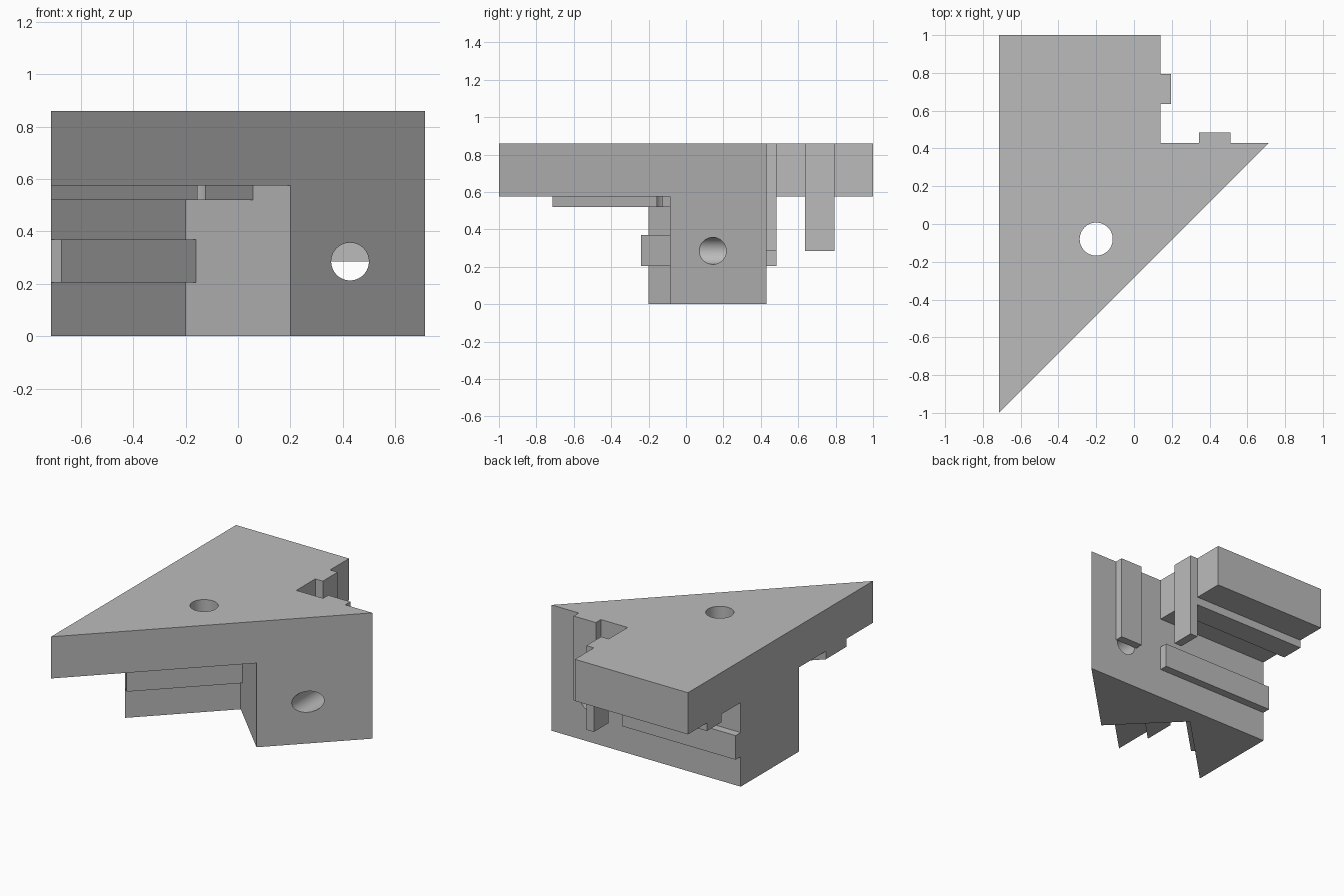
import bpy
import bmesh
from mathutils import Matrix, Vector

if "Cube" in bpy.data.objects:
    bpy.data.objects.remove(bpy.data.objects["Cube"], do_unlink=True)

grey = bpy.data.materials.new("mid_grey")
grey.use_nodes = True
COLOUR = (0.5, 0.5, 0.5, 1)
grey.diffuse_color = COLOUR
grey.node_tree.nodes["Principled BSDF"].inputs["Base Color"].default_value = COLOUR


def make_object(name, bm):
    bmesh.ops.recalc_face_normals(bm, faces=bm.faces)
    mesh = bpy.data.meshes.new(name)
    bm.to_mesh(mesh)
    bm.free()
    mesh.materials.append(grey)
    obj = bpy.data.objects.new(name, mesh)
    bpy.context.collection.objects.link(obj)
    return obj


def prism(name, outline, low, high):
    """Extrude a plan outline between two heights."""
    bm = bmesh.new()
    face = bm.faces.new([bm.verts.new((x, y, low)) for x, y in outline])
    grown = bmesh.ops.extrude_face_region(bm, geom=[face])["geom"]
    top = [v for v in grown if isinstance(v, bmesh.types.BMVert)]
    bmesh.ops.translate(bm, verts=top, vec=(0, 0, high - low))
    return make_object(name, bm)


def box(name, x0, x1, y0, y1, low, high):
    return prism(name, [(x0, y0), (x1, y0), (x1, y1), (x0, y1)], low, high)


def drill(name, centre, radius, depth, axis):
    bm = bmesh.new()
    turn = Vector((0, 0, 1)).rotation_difference(Vector(axis)).to_matrix().to_4x4()
    bmesh.ops.create_cone(bm, cap_ends=True, segments=64, radius1=radius,
                          radius2=radius, depth=depth,
                          matrix=Matrix.Translation(centre) @ turn)
    return make_object(name, bm)


def apply_modifier(obj, kind, **settings):
    mod = obj.modifiers.new(kind.lower(), kind)
    for key, value in settings.items():
        setattr(mod, key, value)
    bpy.ops.object.select_all(action='DESELECT')
    bpy.context.view_layer.objects.active = obj
    obj.select_set(True)
    bpy.ops.object.modifier_apply(modifier=mod.name)


def combine(part, operation='UNION'):
    apply_modifier(bracket, 'BOOLEAN', operation=operation, solver='EXACT', object=part)
    bpy.data.objects.remove(part, do_unlink=True)


# Main levels and plan lines
LEFT, TIP, BACK, STEP = -0.715, 0.715, 0.43, 0.14
UNDER, TOP = 0.575, 0.86
RIDGE_LOW, TAB_LOW = 0.52, 0.285

# Top plate with the diagonal front
bracket = prism("corner_bracket", [
    (LEFT, -1), (TIP, BACK), (STEP, BACK), (STEP, 1), (LEFT, 1)], UNDER, TOP)

# Lower block: diagonal foot and recessed diagonal wall
combine(prism("lower_block", [
    (TIP, BACK), (0.2, -0.085), (-0.2, 0.315), (LEFT, -0.2), (LEFT, BACK)], 0, UNDER))

# Ridges under the two overhangs
combine(prism("diagonal_under_ridge", [
    (LEFT, LEFT), (0.0575, 0.0575), (-0.0555, 0.1705), (LEFT, -0.489)],
    RIDGE_LOW, UNDER))
combine(box("back_under_ridge", LEFT, STEP, 0.635, 0.795, RIDGE_LOW, UNDER))

# Horizontal ridges on the recessed wall and the back wall
combine(prism("diagonal_wall_ridge", [
    (LEFT, -0.2), (-0.675, -0.24), (-0.16, 0.275), (-0.2, 0.315)], 0.205, 0.37))
combine(box("back_wall_ridge", LEFT, STEP, BACK, 0.485, 0.205, 0.37))

# Screw holes
combine(drill("vertical_drill", (-0.2, -0.08, 0.7), 0.0875, 0.6, (0, 0, 1)), 'DIFFERENCE')
combine(drill("horizontal_drill", (0.428, 0.15, 0.285), 0.072, 0.8, (0, 1, 0)), 'DIFFERENCE')

# Upright tabs at the inner corner
combine(box("back_tab", 0.343, 0.51, BACK, 0.485, TAB_LOW, TOP))
combine(box("side_tab", STEP, 0.197, 0.635, 0.795, TAB_LOW, TOP))

# Merge flush faces and smooth the hole walls only
apply_modifier(bracket, 'DECIMATE', decimate_type='DISSOLVE', angle_limit=0.01)
bpy.ops.object.shade_smooth_by_angle(angle=0.5)
